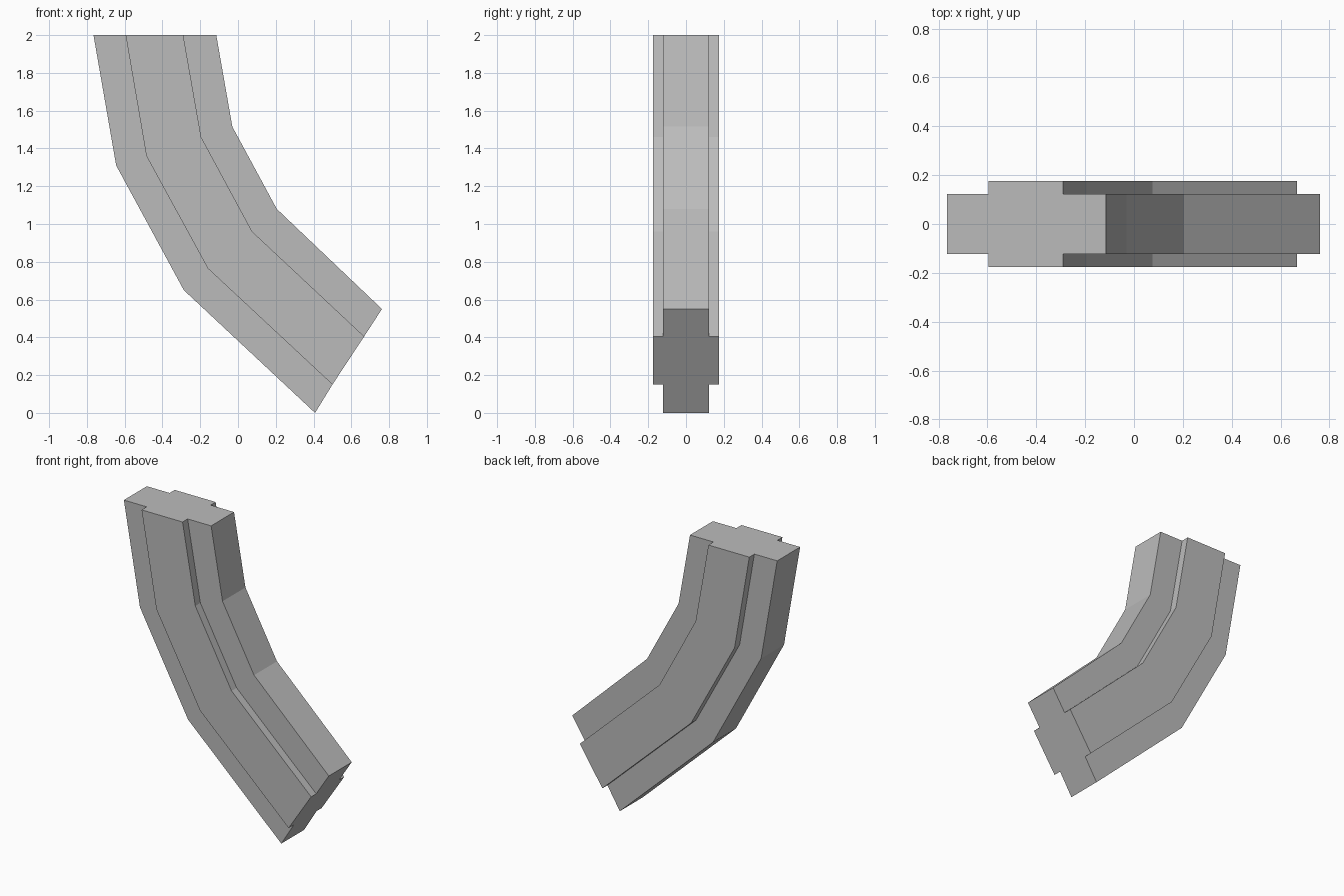
import bpy, bmesh

cube = bpy.data.objects.get("Cube")
if cube:
    bpy.data.objects.remove(cube, do_unlink=True)

# One flat grey
grey = bpy.data.materials.new("plain_grey")
grey.use_nodes = True
colour = (0.5, 0.5, 0.5, 1)
grey.diffuse_color = colour
grey.node_tree.nodes["Principled BSDF"].inputs["Base Color"].default_value = colour

# Bend stations (x, z): outer edge, rib outer, rib inner, inner edge
stations = [
    [(-0.765, 2.0), (-0.595, 2.0), (-0.29, 2.0), (-0.115, 2.0)],
    [(-0.645, 1.31), (-0.485, 1.36), (-0.195, 1.46), (-0.03, 1.515)],
    [(-0.287, 0.65), (-0.16, 0.765), (0.075, 0.96), (0.205, 1.08)],
    [(0.408, 0.0), (0.50, 0.15), (0.668, 0.405), (0.762, 0.55)],
]
BODY, RIB = 0.122, 0.176

# Cross-section: plain body with a raised rib, mirrored front to back
front = [(0, BODY), (1, BODY), (1, RIB), (2, RIB), (2, BODY), (3, BODY)]
section = [(i, -y) for i, y in front] + [(i, y) for i, y in reversed(front)]

# Sweep the section through the stations and cap both ends
bm = bmesh.new()
rings = [[bm.verts.new((s[i][0], y, s[i][1])) for i, y in section] for s in stations]
n = len(section)
for a, b in zip(rings, rings[1:]):
    for k in range(n):
        j = (k + 1) % n
        bm.faces.new((a[k], a[j], b[j], b[k]))
bm.faces.new(rings[0])
bm.faces.new(rings[-1])
bmesh.ops.recalc_face_normals(bm, faces=bm.faces)

mesh = bpy.data.meshes.new("bent_ribbed_beam")
bm.to_mesh(mesh)
bm.free()
mesh.materials.append(grey)
beam = bpy.data.objects.new("bent_ribbed_beam", mesh)
bpy.context.collection.objects.link(beam)
